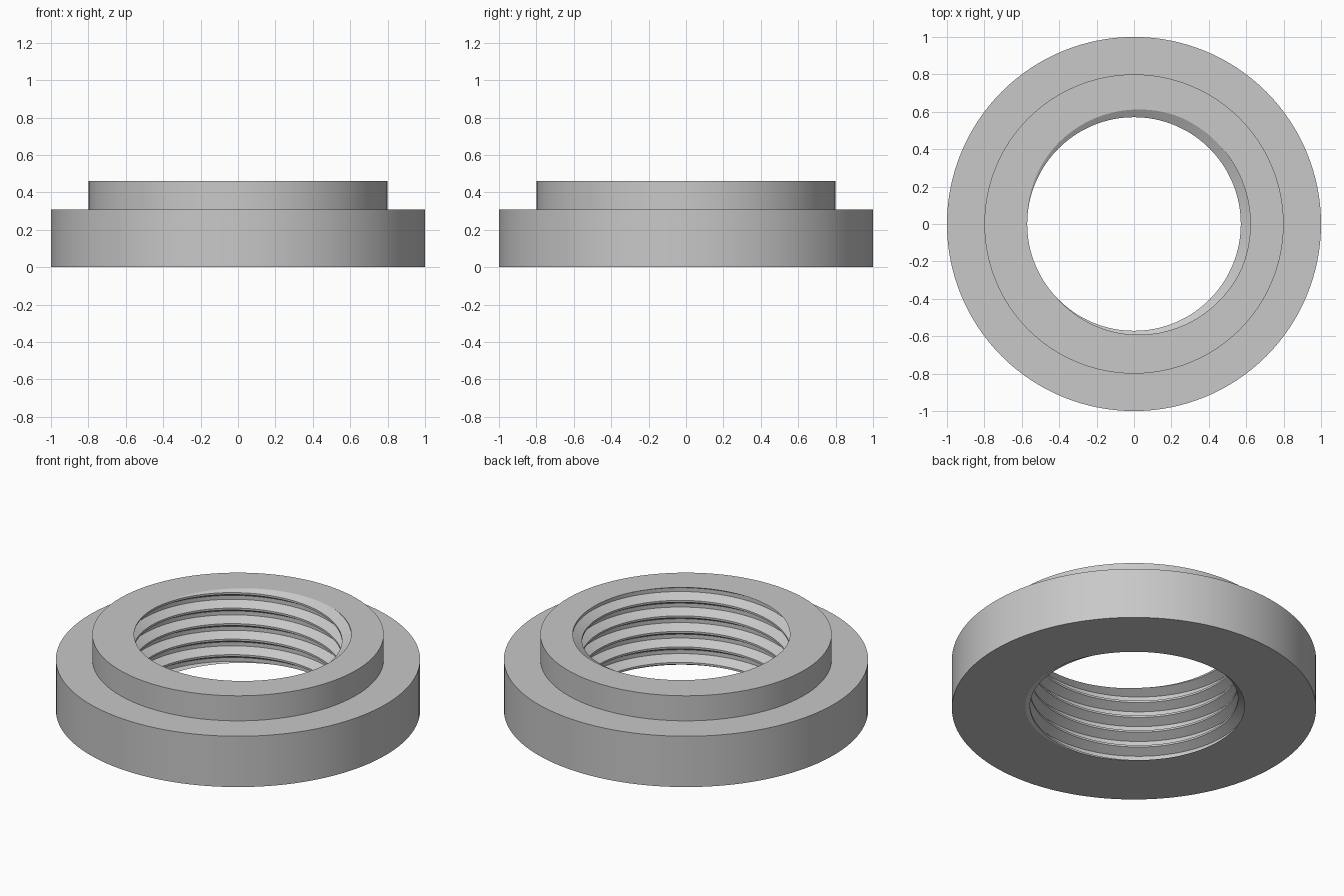
import bpy
import bmesh
import math

cube = bpy.data.objects.get("Cube")
if cube:
    bpy.data.objects.remove(cube, do_unlink=True)

HEIGHT, FLANGE_HEIGHT = 0.46, 0.308
FLANGE_R, COLLAR_R = 1.0, 0.8
MINOR_R, MAJOR_R = 0.571, 0.622
PITCH = 0.094
SEGMENTS = 128

grey = bpy.data.materials.new("light grey")
grey.use_nodes = True
colour = (0.58, 0.58, 0.58, 1)
grey.diffuse_color = colour
grey.node_tree.nodes["Principled BSDF"].inputs["Base Color"].default_value = colour

bm = bmesh.new()


def polar(radius, angle, z):
    return bm.verts.new((radius * math.cos(angle), radius * math.sin(angle), z))


# Threaded bore: a trapezoidal profile swept along a helix, one column per step
profile = [(-1 / 16, MINOR_R), (1 / 16, MINOR_R), (3 / 8, MAJOR_R), (5 / 8, MAJOR_R)]
crest_at_top = math.radians(202.5)
columns = []
for i in range(-8 * SEGMENTS, 2 * SEGMENTS):
    turn = i / SEGMENTS
    angle = crest_at_top + math.tau * turn
    columns.append([polar(r, angle, HEIGHT + PITCH * (turn + f)) for f, r in profile])

for i in range(len(columns) - SEGMENTS - 1):
    # The last profile point joins the first point of the next turn
    a = columns[i] + [columns[i + SEGMENTS][0]]
    b = columns[i + 1] + [columns[i + SEGMENTS + 1][0]]
    for j in range(len(profile)):
        bm.faces.new((a[j], a[j + 1], b[j + 1], b[j]))

# Trim the thread flush with the bottom and top faces
for z, normal in ((0, (0, 0, -1)), (HEIGHT, (0, 0, 1))):
    bmesh.ops.bisect_plane(bm, geom=bm.verts[:] + bm.edges[:] + bm.faces[:], dist=1e-6,
                           plane_co=(0, 0, z), plane_no=normal, clear_outer=True)
bmesh.ops.delete(bm, geom=[v for v in bm.verts if not v.link_faces], context="VERTS")

# Outer wall: flange, step and collar
rings = [[polar(r, math.tau * k / SEGMENTS, z) for k in range(SEGMENTS)]
         for r, z in ((FLANGE_R, 0), (FLANGE_R, FLANGE_HEIGHT),
                      (COLLAR_R, FLANGE_HEIGHT), (COLLAR_R, HEIGHT))]
for low, high in zip(rings, rings[1:]):
    for k in range(SEGMENTS):
        n = (k + 1) % SEGMENTS
        bm.faces.new((low[k], low[n], high[n], high[k]))

# Flat bottom and top faces between the bore and the outer wall
for z, normal in ((0, (0, 0, -1)), (HEIGHT, (0, 0, 1))):
    rim = [e for e in bm.edges if e.is_boundary
           and all(abs(v.co.z - z) < 1e-4 for v in e.verts)]
    bmesh.ops.triangle_fill(bm, edges=rim, use_beauty=True, normal=normal)

bmesh.ops.recalc_face_normals(bm, faces=bm.faces[:])
mesh = bpy.data.meshes.new("threaded_flange_ring")
bm.to_mesh(mesh)
bm.free()
mesh.materials.append(grey)
ring = bpy.data.objects.new("threaded_flange_ring", mesh)
bpy.context.collection.objects.link(ring)

bpy.ops.object.select_all(action="DESELECT")
ring.select_set(True)
bpy.context.view_layer.objects.active = ring
bpy.ops.object.shade_smooth_by_angle(angle=math.radians(25))
